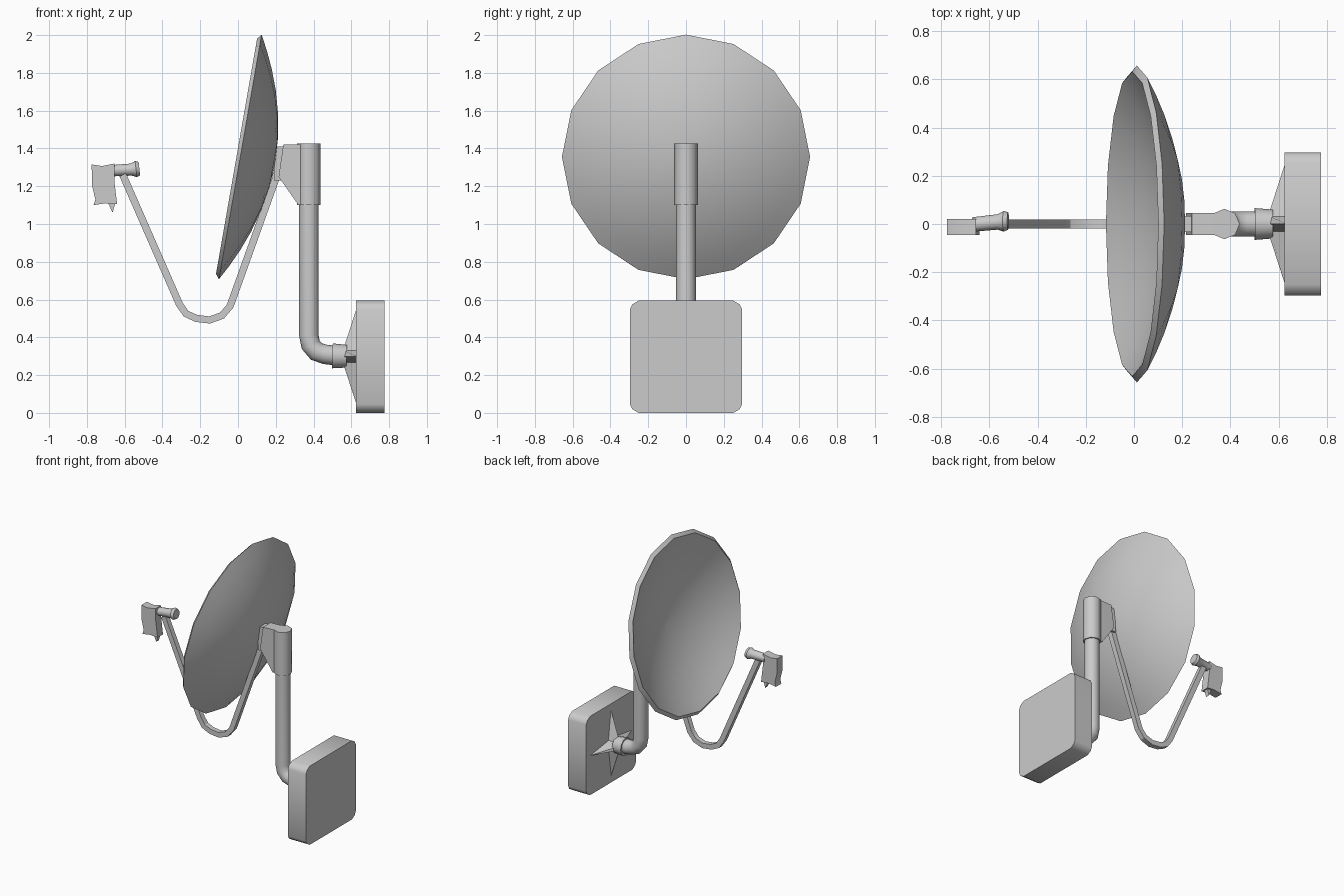
import bpy
import bmesh
from math import pi, sin, cos, radians
from mathutils import Vector

cube = bpy.data.objects.get("Cube")
if cube:
    bpy.data.objects.remove(cube, do_unlink=True)

grey = bpy.data.materials.new("light grey")
grey.use_nodes = True
colour = (0.6, 0.6, 0.6, 1)
grey.diffuse_color = colour
grey.node_tree.nodes["Principled BSDF"].inputs["Base Color"].default_value = colour


def finish(name, bm, angle=35):
    """Clean the mesh, link it and shade it."""
    bmesh.ops.remove_doubles(bm, verts=bm.verts, dist=0.0005)
    bmesh.ops.recalc_face_normals(bm, faces=bm.faces)
    me = bpy.data.meshes.new(name)
    bm.to_mesh(me)
    bm.free()
    me.materials.append(grey)
    ob = bpy.data.objects.new(name, me)
    bpy.context.collection.objects.link(ob)
    bpy.ops.object.select_all(action='DESELECT')
    ob.select_set(True)
    bpy.context.view_layer.objects.active = ob
    bpy.ops.object.shade_smooth_by_angle(angle=radians(angle))
    return ob


def skin(name, rings, angle=35):
    """Bridge a list of equally sized point rings and cap both ends."""
    bm = bmesh.new()
    loops = [[bm.verts.new(p) for p in ring] for ring in rings]
    n = len(loops[0])
    for a, b in zip(loops, loops[1:]):
        for i in range(n):
            j = (i + 1) % n
            bm.faces.new((a[i], a[j], b[j], b[i]))
    bm.faces.new(loops[0])
    bm.faces.new(loops[-1])
    return finish(name, bm, angle)


def tube(name, path, radii, sides, phase=0.0, axis=None, angle=35):
    """Round section along a path of (x, z) points, mitred at each bend."""
    pts = [Vector((x, 0, z)) for x, z in path]
    if not isinstance(radii, list):
        radii = [radii] * len(pts)
    rings = []
    for i, (p, r) in enumerate(zip(pts, radii)):
        t = axis or (pts[min(i + 1, len(pts) - 1)] - pts[max(i - 1, 0)]).normalized()
        across = Vector((-t.z, 0, t.x))
        turns = [phase + 2 * pi * k / sides for k in range(sides)]
        rings.append([p + r * (cos(a) * across + sin(a) * Vector((0, 1, 0)))
                      for a in turns])
    return skin(name, rings, angle)


def prism(name, outline, y0, y1):
    """Extrude an (x, z) outline between two depths."""
    return skin(name, [[(x, y, z) for x, z in outline] for y in (y0, y1)])


# Dish: closed shallow bowl, tilted slightly upward
tilt = radians(9.9)
back = Vector((cos(tilt), 0, -sin(tilt)))
rim = Vector((0.012, 0, 1.355))
steps = [0.02, 0.2, 0.4, 0.58, 0.74, 0.88, 1]
outer = [(0.657 * s, 0.187 * (1 - s * s)) for s in steps]
inner = [(0.632 * s, 0.18 * (1 - s * s) - 0.02) for s in reversed(steps)]
profile = outer + inner
centres = [rim + back * d for r, d in profile]
tube("dish", [(c.x, c.z) for c in centres], [r for r, d in profile], 16,
     axis=back, angle=40)

# Mounting head behind the dish
prism("head_bracket", [(0.24, 1.42), (0.375, 1.424), (0.375, 1.1),
                       (0.32, 1.1), (0.215, 1.25)], -0.045, 0.045)
prism("dish_clamp", [(0.195, 1.41), (0.245, 1.41), (0.23, 1.23), (0.19, 1.23)],
      -0.033, 0.033)
tube("head_sleeve", [(0.375, 1.1), (0.375, 1.425)], 0.063, 8, angle=50)

# Post with its elbow into the wall mount
tube("post", [(0.375, 1.2), (0.375, 0.41), (0.385, 0.36), (0.415, 0.325),
              (0.46, 0.31), (0.53, 0.302)], 0.052, 16)
tube("wall_collar", [(0.5, 0.302), (0.575, 0.3)], [0.066, 0.06], 12)


# Four-pointed gusset between collar and wall plate
def star(x, point, notch):
    ring = []
    for k in range(8):
        r = notch if k % 2 else point
        ring.append((x, r * cos(k * pi / 4), 0.298 + r * sin(k * pi / 4)))
    return ring


skin("star_gusset", [star(0.565, 0.062, 0.045), star(0.63, 0.262, 0.045)], 20)

# Wall plate with clipped corners
w, c = 0.297, 0.046
corner = [(w, w - c), (w - 0.012, w - 0.02), (w - c, w)]
loop = []
for sy, sz in ((1, 1), (-1, 1), (-1, -1), (1, -1)):
    part = [(sy * y, 0.297 + sz * z) for y, z in corner]
    loop += part if sy * sz > 0 else part[::-1]
skin("wall_plate", [[(x, y, z) for y, z in loop] for x in (0.625, 0.775)], 50)

# Feed arm: square bar looping under the dish
tube("feed_arm", [(-0.61, 1.26), (-0.31, 0.575), (-0.275, 0.525), (-0.22, 0.5),
                  (-0.15, 0.492), (-0.085, 0.515), (-0.042, 0.565),
                  (0.2, 1.24), (0.22, 1.4)], 0.027, 4, phase=pi / 4, angle=30)

# Receiver at the end of the arm
prism("receiver_box", [(-0.775, 1.315), (-0.72, 1.307), (-0.655, 1.32),
                       (-0.655, 1.23), (-0.64, 1.105), (-0.7, 1.11),
                       (-0.765, 1.1), (-0.755, 1.13), (-0.772, 1.2)],
      -0.045, 0.02)
prism("cable_plug", [(-0.69, 1.115), (-0.648, 1.115), (-0.664, 1.06)],
      -0.025, 0.005)
horn = tube("feed_horn", [(-0.67, 1.282), (-0.565, 1.288), (-0.54, 1.291),
                          (-0.522, 1.293)], [0.03, 0.032, 0.043, 0.036], 12)
# Skew the horn a little to the side
for v in horn.data.vertices:
    v.co.y += 0.1 * (v.co.x + 0.65)
